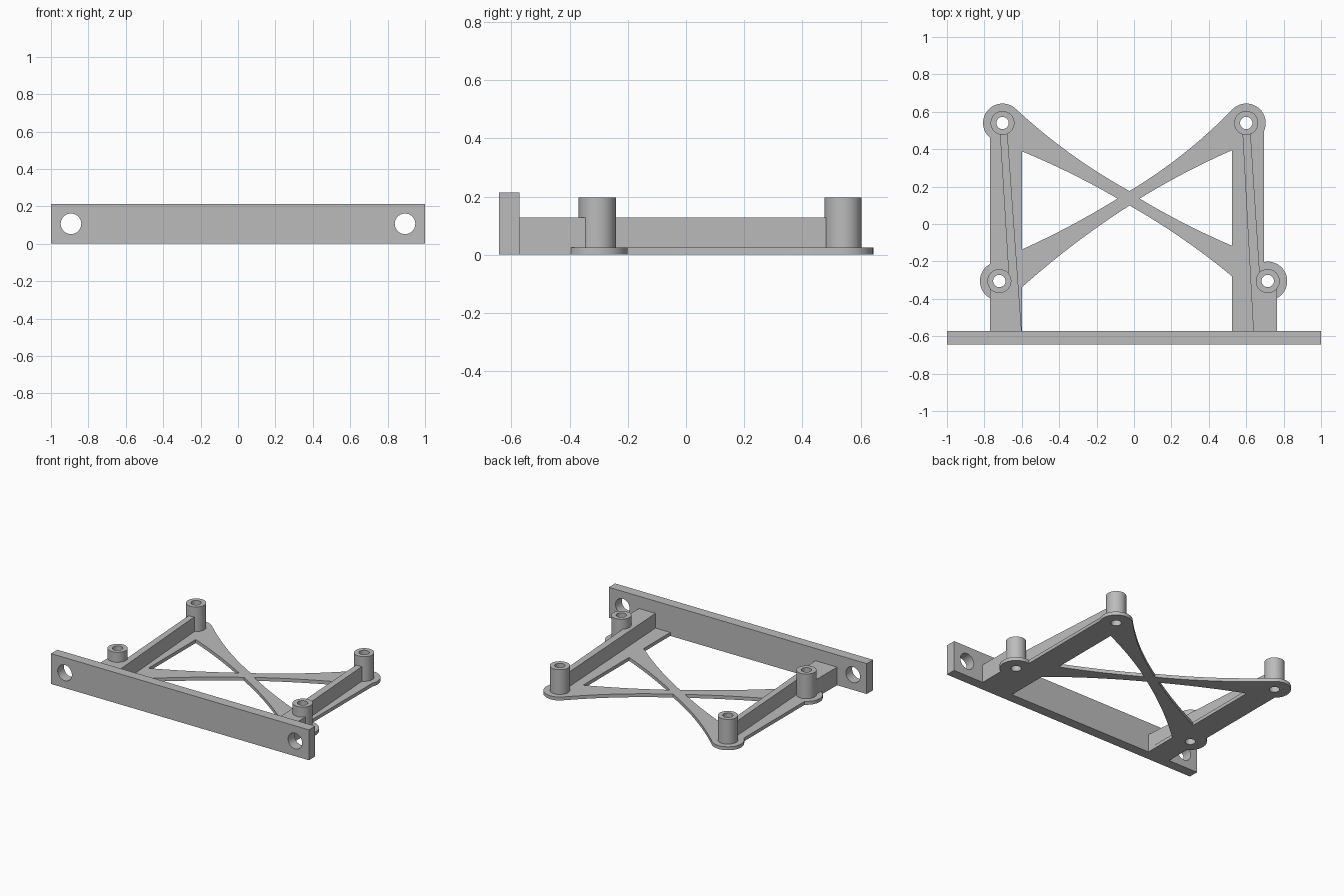
import bpy, bmesh, math
from mathutils import Vector

if "Cube" in bpy.data.objects:
    bpy.data.objects.remove(bpy.data.objects["Cube"], do_unlink=True)

grey = bpy.data.materials.new("plain grey")
grey.use_nodes = True
grey.diffuse_color = (0.5, 0.5, 0.5, 1)
grey.node_tree.nodes["Principled BSDF"].inputs["Base Color"].default_value = (0.5, 0.5, 0.5, 1)

FLOOR, RIB_TOP, POST_TOP = 0.024, 0.127, 0.197
WALL_FRONT, WALL_BACK, WALL_TOP = -0.643, -0.573, 0.213
POSTS = {"back_right": (-0.703, 0.54), "back_left": (0.6, 0.54),
         "front_right": (-0.72, -0.305), "front_left": (0.715, -0.305)}
PAD_R, POST_R, BORE_R, BOLT_R = 0.104, 0.064, 0.033, 0.055


def prism(name, outline, z0, z1):
    """Extrude a flat outline between two heights."""
    bm = bmesh.new()
    face = bm.faces.new([bm.verts.new((x, y, z0)) for x, y in outline])
    up = bmesh.ops.extrude_face_region(bm, geom=[face])["geom"]
    bmesh.ops.translate(bm, vec=(0, 0, z1 - z0),
                        verts=[v for v in up if isinstance(v, bmesh.types.BMVert)])
    bmesh.ops.recalc_face_normals(bm, faces=bm.faces)
    mesh = bpy.data.meshes.new(name)
    bm.to_mesh(mesh)
    bm.free()
    mesh.materials.append(grey)
    obj = bpy.data.objects.new(name, mesh)
    bpy.context.collection.objects.link(obj)
    return obj


def box(name, x0, x1, y0, y1, z0, z1):
    return prism(name, [(x0, y0), (x1, y0), (x1, y1), (x0, y1)], z0, z1)


def disc(name, centre, r, z0, z1, n=48):
    ring = [2 * math.pi * i / n for i in range(n)]
    return prism(name, [(centre[0] + r * math.cos(a), centre[1] + r * math.sin(a))
                        for a in ring], z0, z1)


def combine(obj, tool, operation):
    """Apply a boolean and discard the tool object."""
    mod = obj.modifiers.new("join", 'BOOLEAN')
    mod.operation, mod.solver, mod.object = operation, 'EXACT', tool
    bpy.context.view_layer.objects.active = obj
    bpy.ops.object.modifier_apply(modifier=mod.name)
    bpy.data.objects.remove(tool, do_unlink=True)


def bore(obj, names):
    for key in names:
        combine(obj, disc("cutter", POSTS[key], BORE_R, -0.1, 0.4), 'DIFFERENCE')


def bowed(p, q, bow, n=12):
    """Curve from p to q, bowed to the left; leaves out q."""
    p, q = Vector(p), Vector(q)
    side = Vector((p.y - q.y, q.x - p.x)).normalized()
    mid = (p + q) / 2 + side * bow * 2
    return [tuple(p * (1 - t) ** 2 + mid * 2 * t * (1 - t) + q * t * t)
            for t in (i / n for i in range(n))]


# Crossed bracing with waisted arms
top, left, bottom, right = (-0.024, 0.176), (-0.088, 0.136), (-0.024, 0.099), (0.03, 0.136)
arms = [
    (top, (-0.623, 0.607), (-0.70, 0.54), (-0.61, 0.393), left, 0.022, 0.01),
    (left, (-0.61, -0.141), (-0.66, -0.25), (-0.61, -0.348), bottom, 0.01, 0.015),
    (bottom, (0.533, -0.287), (0.6, -0.2), (0.533, -0.12), right, 0.015, 0.01),
    (right, (0.533, 0.398), (0.6, 0.54), (0.521, 0.607), top, 0.01, 0.022)]
outline = []
for start, a, tip, b, end, bow_a, bow_b in arms:
    outline += bowed(start, a, bow_a) + [a, tip] + bowed(b, end, bow_b)
base = prism("base_plate", outline, 0, FLOOR)

# Side strips and round pads merged into the base
for x0, x1, y1 in ((-0.77, -0.6, 0.54), (0.523, 0.695, 0.54), (0.523, 0.765, -0.305)):
    combine(base, box("strip", x0, x1, WALL_BACK, y1, 0, FLOOR), 'UNION')
for centre in POSTS.values():
    combine(base, disc("pad", centre, PAD_R, 0, FLOOR), 'UNION')
bore(base, POSTS)

# Hollow posts
posts = []
for key, centre in POSTS.items():
    post = disc(key + "_post", centre, POST_R, FLOOR, POST_TOP)
    bore(post, [key])
    posts.append(post)

# Slanted stiffening ribs that widen into blocks at the wall
rib_right = prism("right_rib", [(-0.717, 0.49), (-0.677, 0.49), (-0.601, WALL_BACK),
                                (-0.77, WALL_BACK), (-0.77, -0.305), (-0.668, -0.305)],
                  FLOOR, RIB_TOP)
bore(rib_right, ["front_right"])
rib_left = prism("left_rib", [(0.58, 0.49), (0.623, 0.49), (0.675, -0.305),
                              (0.765, -0.305), (0.765, WALL_BACK), (0.638, WALL_BACK)],
                 FLOOR, RIB_TOP)
bore(rib_left, ["front_left"])

# Front mounting wall with a bolt hole at each end
wall = box("front_wall", -1, 1, WALL_FRONT, WALL_BACK, 0, WALL_TOP)
for x in (-0.893, 0.893):
    cutter = disc("cutter", (0, 0), BOLT_R, -0.2, 0.2)
    cutter.rotation_euler.x = math.pi / 2
    cutter.location = (x, (WALL_FRONT + WALL_BACK) / 2, WALL_TOP / 2)
    bpy.context.view_layer.update()
    combine(wall, cutter, 'DIFFERENCE')

# Smooth round surfaces, crisp edges
for obj in [base, wall, rib_left, rib_right] + posts:
    bpy.ops.object.select_all(action='DESELECT')
    obj.select_set(True)
    bpy.context.view_layer.objects.active = obj
    bpy.ops.object.shade_smooth_by_angle(angle=math.radians(30))
